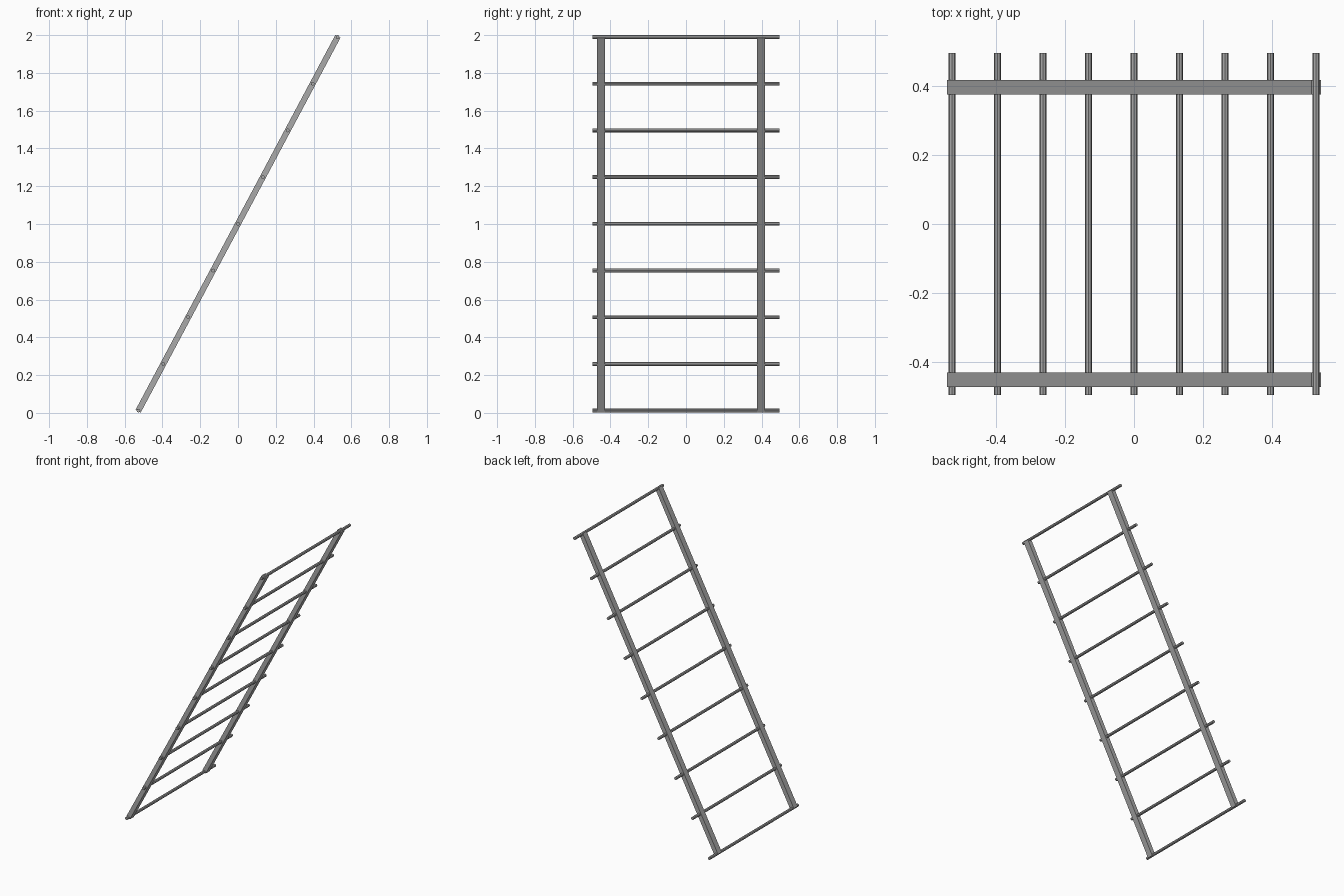
import bpy
import math
from mathutils import Vector

cube = bpy.data.objects.get("Cube")
if cube:
    bpy.data.objects.remove(cube, do_unlink=True)

# Single grey metal colour
GREY = (0.4, 0.4, 0.4, 1.0)
metal = bpy.data.materials.new("grey_metal")
metal.use_nodes = True
metal.diffuse_color = GREY
metal.node_tree.nodes["Principled BSDF"].inputs["Base Color"].default_value = GREY

# Ladder layout
BOTTOM = Vector((-0.527, 0, 0.012))
TOP = Vector((0.527, 0, 1.99))
RUNGS = 9
CENTRE = (BOTTOM + TOP) / 2
LEAN = math.atan2(TOP.x - BOTTOM.x, TOP.z - BOTTOM.z)
RAIL_SIZE = (0.031, 0.042, 2.248)


def finish(name):
    obj = bpy.context.object
    obj.name = name
    obj.data.materials.append(metal)
    return obj


# Leaning side rails
for name, y in (("front_rail", -0.451), ("back_rail", 0.396)):
    bpy.ops.mesh.primitive_cube_add(size=1, location=(CENTRE.x, y, CENTRE.z),
                                    rotation=(0, LEAN, 0))
    rail = finish(name)
    rail.scale = RAIL_SIZE

# Rungs passing through both rails
for i in range(RUNGS):
    bpy.ops.mesh.primitive_cylinder_add(
        vertices=8, radius=0.01, depth=0.99,
        location=BOTTOM.lerp(TOP, i / (RUNGS - 1)),
        rotation=(math.pi / 2, 0, 0))
    finish(f"rung_{i + 1}")
